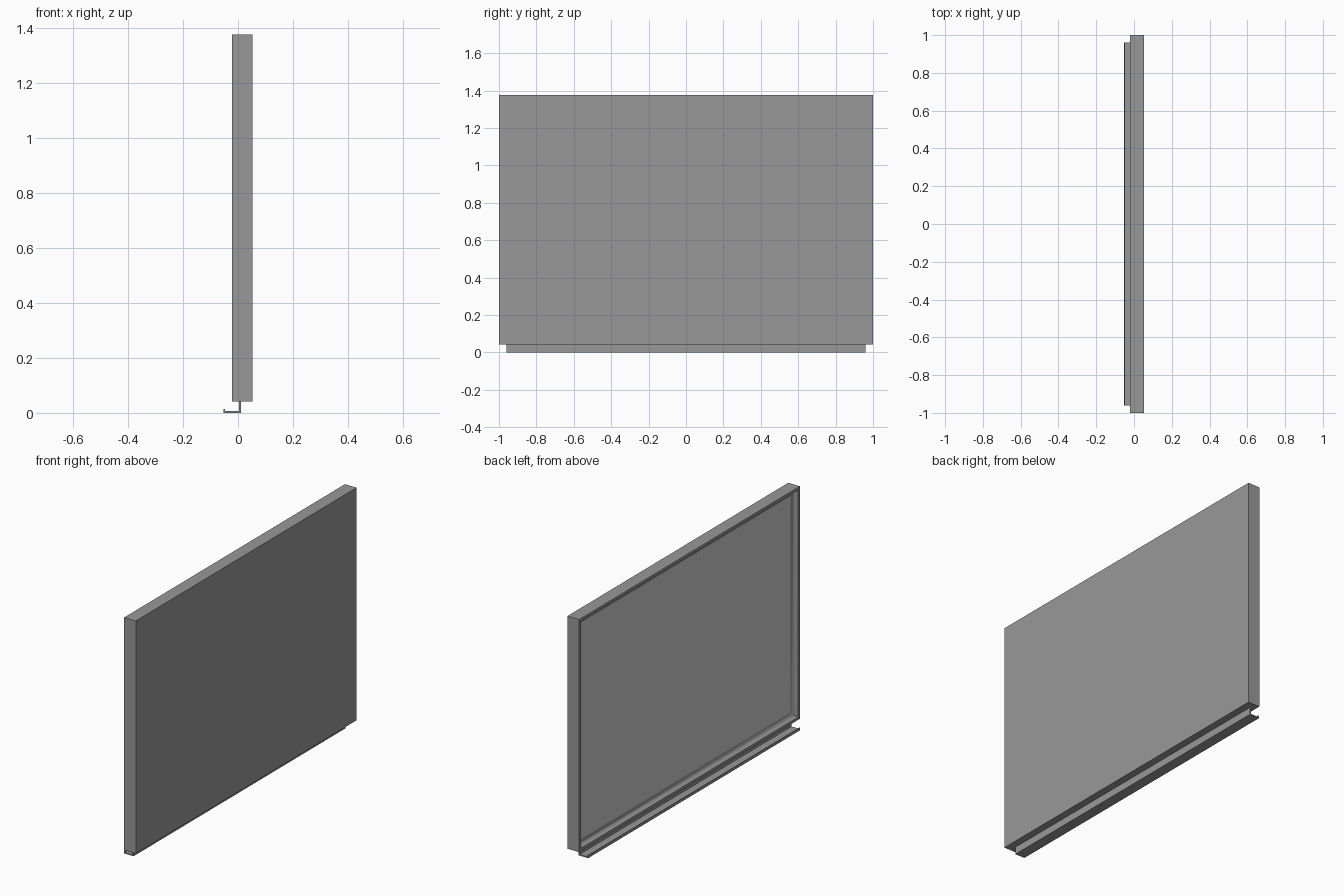
import bpy, bmesh, math

if "Cube" in bpy.data.objects:
    bpy.data.objects.remove(bpy.data.objects["Cube"])

# Overall board rectangle: y half-width, bottom and top z
HALF_Y, Z0, Z1 = 1.0, 0.042, 1.375
BACK_X, RIM_X, PANEL_X = 0.052, -0.022, 0.006

dark = bpy.data.materials.new("dark_grey")
dark.diffuse_color = (0.316, 0.316, 0.316, 1)
dark.use_nodes = True
dark.node_tree.nodes["Principled BSDF"].inputs["Base Color"].default_value = dark.diffuse_color


def finish(bm, name, mat=None, smooth=False):
    bmesh.ops.recalc_face_normals(bm, faces=bm.faces[:])
    mesh = bpy.data.meshes.new(name)
    bm.to_mesh(mesh)
    bm.free()
    if mat:
        mesh.materials.append(mat)
    ob = bpy.data.objects.new(name, mesh)
    bpy.context.collection.objects.link(ob)
    if smooth:
        bpy.ops.object.select_all(action='DESELECT')
        bpy.context.view_layer.objects.active = ob
        ob.select_set(True)
        bpy.ops.object.shade_smooth_by_angle(angle=math.radians(35))
    return ob


def rect_loop(bm, inset, x):
    y, a, b = HALF_Y - inset, Z0 + inset, Z1 - inset
    return [bm.verts.new((x, *p)) for p in ((-y, a), (y, a), (y, b), (-y, b))]


def loft(bm, loops):
    for l0, l1 in zip(loops, loops[1:]):
        n = len(l0)
        for i in range(n):
            j = (i + 1) % n
            bm.faces.new((l0[i], l0[j], l1[j], l1[i]))
    bm.faces.new(loops[0])
    bm.faces.new(loops[-1])


# Mitred frame: flat rim, small step, then a concave cove down to the board
RIM_W, STEP, COVE_W = 0.016, 0.005, 0.034
profile = [(0, BACK_X), (0, RIM_X), (RIM_W, RIM_X), (RIM_W, RIM_X + STEP)]
cove_d = PANEL_X + 0.001 - RIM_X - STEP
for i in range(1, 9):
    t = math.pi / 2 * i / 8
    profile.append((RIM_W + COVE_W * (1 - math.cos(t)),
                    RIM_X + STEP + cove_d * math.sin(t)))
bm = bmesh.new()
loft(bm, [rect_loop(bm, inset, x) for inset, x in profile])
finish(bm, "board_frame", dark, smooth=True)

# Writing panel set into the frame
bm = bmesh.new()
loft(bm, [rect_loop(bm, 0.046, PANEL_X + 0.01), rect_loop(bm, 0.046, PANEL_X)])
finish(bm, "writing_panel")

# Pen tray: flat shelf with a front lip and a rear upright under the frame
tray = [(0.010, 0.0), (0.010, Z0), (0.003, Z0), (0.003, 0.007),
        (-0.047, 0.007), (-0.047, 0.015), (-0.052, 0.015), (-0.052, 0.0)]
bm = bmesh.new()
loft(bm, [[bm.verts.new((x, y, z)) for x, z in tray] for y in (-0.96, 0.96)])
finish(bm, "pen_tray", dark)
